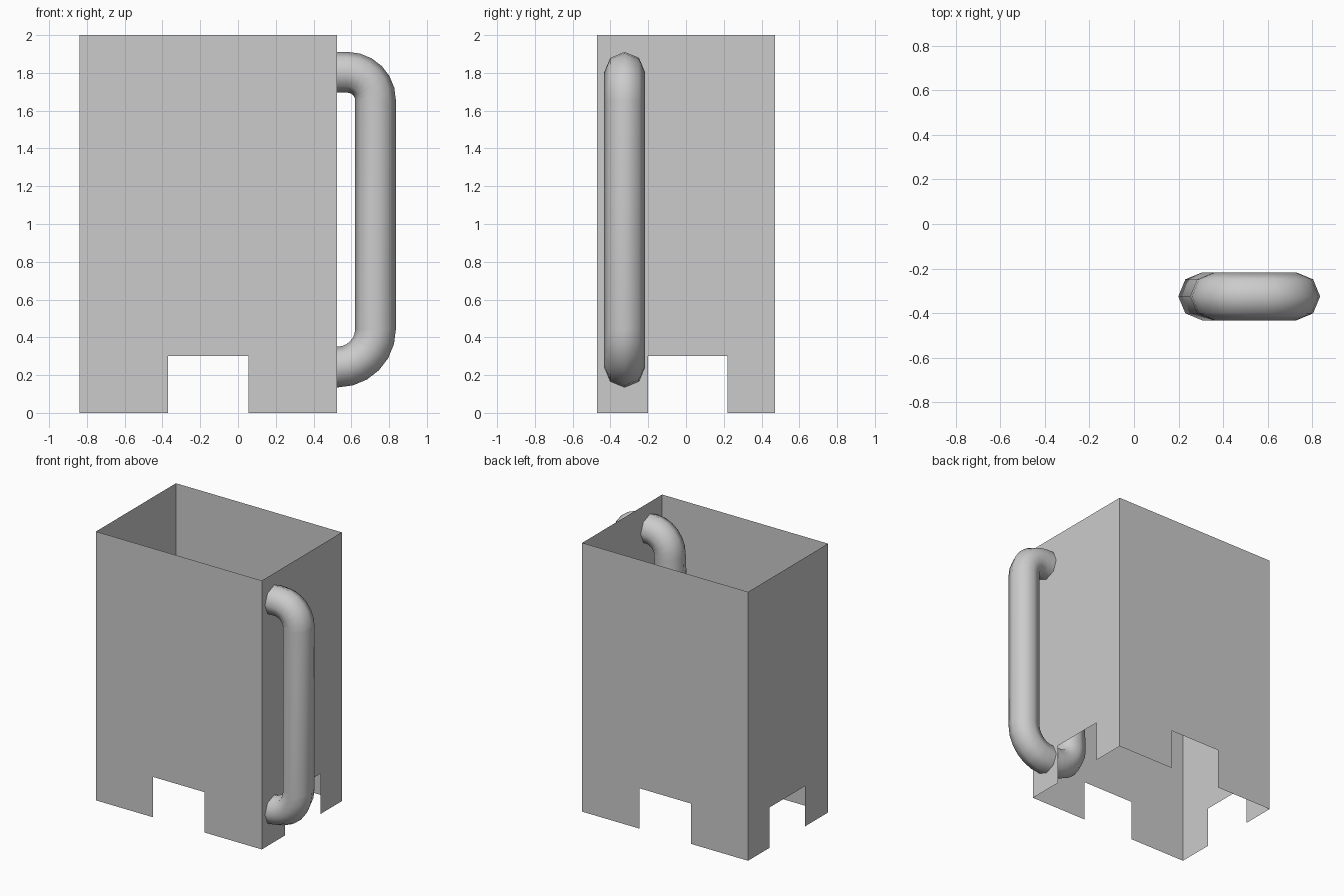
import bpy, bmesh
from math import sin, cos, pi
from mathutils import Vector

if "Cube" in bpy.data.objects:
    bpy.data.objects.remove(bpy.data.objects["Cube"])


def finish(bm, name, smooth=False):
    me = bpy.data.meshes.new(name)
    bm.to_mesh(me)
    bm.free()
    ob = bpy.data.objects.new(name, me)
    bpy.context.collection.objects.link(ob)
    for p in me.polygons:
        p.use_smooth = smooth
    return ob


# Open body: four thin walls, each an arch-shaped panel with a notch at the foot
X0, X1, Y0, Y1, H, NOTCH = -0.84, 0.525, -0.47, 0.47, 2.0, 0.3


def wall(bm, start, end, a, b):
    start, end = Vector(start), Vector(end)
    direction = (end - start).normalized()
    length = (end - start).length
    profile = [(0, 0), (a, 0), (a, NOTCH), (b, NOTCH), (b, 0),
               (length, 0), (length, H), (0, H)]
    verts = []
    for s, z in profile:
        p = start + direction * s
        verts.append(bm.verts.new((p.x, p.y, z)))
    bm.faces.new(verts)


bm = bmesh.new()
nx0, nx1 = -0.37 - X0, 0.055 - X0
ny0, ny1 = -0.20 - Y0, 0.22 - Y0
wx, wy = X1 - X0, Y1 - Y0
wall(bm, (X0, Y0), (X1, Y0), nx0, nx1)
wall(bm, (X1, Y0), (X1, Y1), ny0, ny1)
wall(bm, (X1, Y1), (X0, Y1), wx - nx1, wx - nx0)
wall(bm, (X0, Y1), (X0, Y0), wy - ny1, wy - ny0)
bmesh.ops.remove_doubles(bm, verts=bm.verts, dist=0.001)
finish(bm, "body_walls")

# Handle: closed rounded loop through the right wall, eight-sided tube
RADIUS, SIDES, STEPS, HY = 0.108, 8, 6, -0.325
corners = [(0.58, 1.655, 0.148, 90, 0), (0.528, 0.443, 0.20, 0, -90),
           (0.455, 0.391, 0.148, -90, -180), (0.508, 1.655, 0.148, 180, 90)]
path = []
for cx, cz, r, a0, a1 in corners:
    for i in range(STEPS + 1):
        a = (a0 + (a1 - a0) * i / STEPS) * pi / 180
        path.append(Vector((cx + r * cos(a), HY, cz + r * sin(a))))

bm = bmesh.new()
rings, n = [], len(path)
side = Vector((0, 1, 0))
for i, p in enumerate(path):
    t = (path[(i + 1) % n] - path[i - 1]).normalized()
    if i % (STEPS + 1) in (0, STEPS):
        # tangent points keep an axis-aligned ring
        t = Vector((round(t.x), 0, round(t.z)))
    out = side.cross(t).normalized()
    rings.append([bm.verts.new(p + RADIUS * (out * cos(k * 2 * pi / SIDES)
                                             + side * sin(k * 2 * pi / SIDES)))
                  for k in range(SIDES)])
for i in range(n):
    a, b = rings[i], rings[(i + 1) % n]
    for k in range(SIDES):
        j = (k + 1) % SIDES
        bm.faces.new((a[k], a[j], b[j], b[k]))
bmesh.ops.recalc_face_normals(bm, faces=bm.faces)
finish(bm, "handle", smooth=True)
